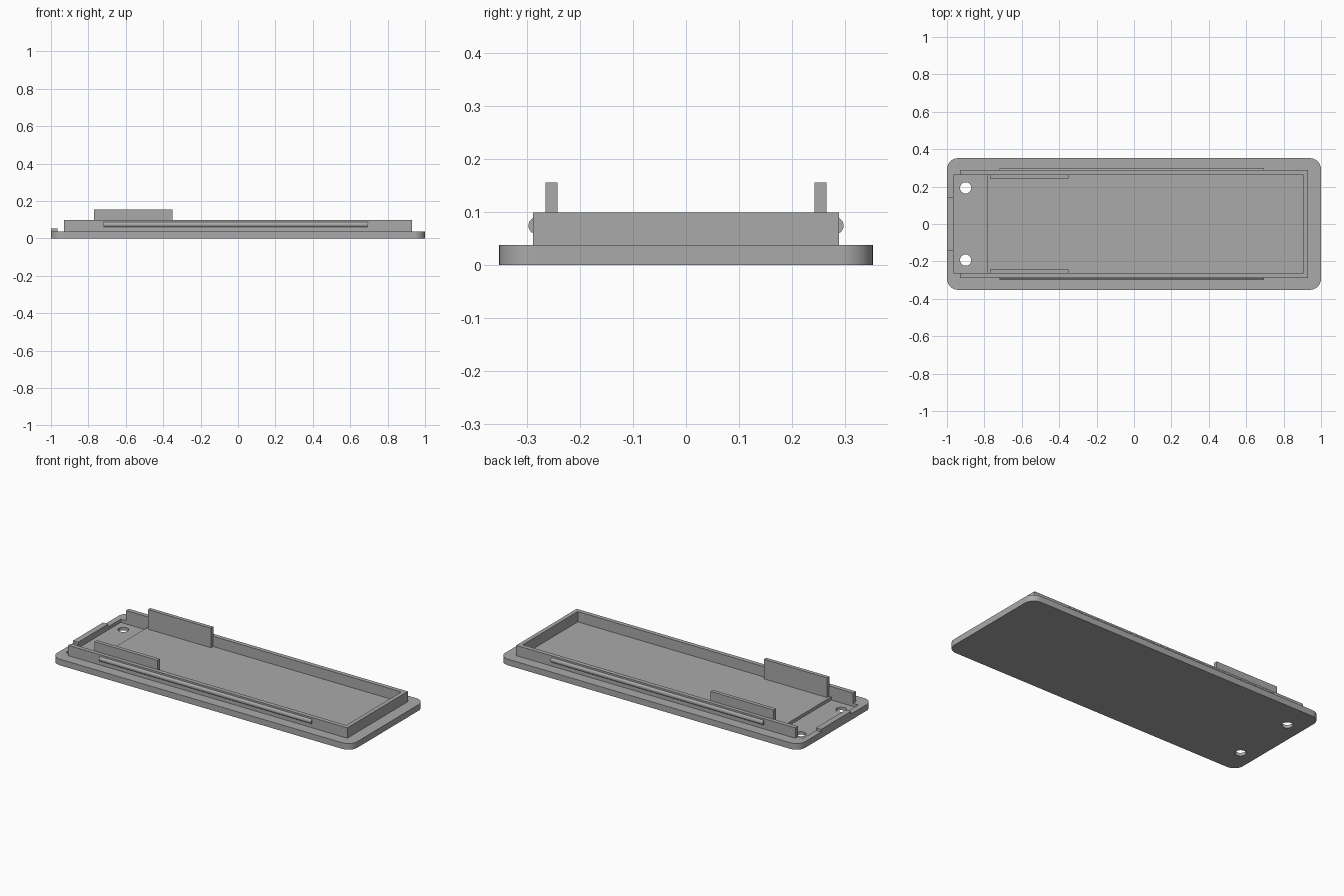
import bpy, bmesh, math

cube = bpy.data.objects.get("Cube")
if cube:
    bpy.data.objects.remove(cube, do_unlink=True)

grey = bpy.data.materials.new("plain grey")
grey.use_nodes = True
COLOR = (0.4, 0.4, 0.4, 1)
grey.diffuse_color = COLOR
grey.node_tree.nodes["Principled BSDF"].inputs["Base Color"].default_value = COLOR


def prism(name, outline, z0, z1):
    """Extrude a flat outline from z0 up to z1."""
    bm = bmesh.new()
    face = bm.faces.new([bm.verts.new((x, y, z0)) for x, y in outline])
    top = bmesh.ops.extrude_face_region(bm, geom=[face])["geom"]
    verts = [v for v in top if isinstance(v, bmesh.types.BMVert)]
    bmesh.ops.translate(bm, verts=verts, vec=(0, 0, z1 - z0))
    bmesh.ops.recalc_face_normals(bm, faces=bm.faces)
    mesh = bpy.data.meshes.new(name)
    bm.to_mesh(mesh)
    bm.free()
    mesh.materials.append(grey)
    obj = bpy.data.objects.new(name, mesh)
    bpy.context.collection.objects.link(obj)
    return obj


def box(name, x0, x1, y0, y1, z0, z1):
    return prism(name, [(x0, y0), (x1, y0), (x1, y1), (x0, y1)], z0, z1)


def circle(cx, cy, r, start=0, sweep=360, n=32):
    angles = [math.radians(start + sweep * i / n) for i in range(n)]
    return [(cx + r * math.cos(a), cy + r * math.sin(a)) for a in angles]


def smooth(obj):
    bpy.ops.object.select_all(action="DESELECT")
    obj.select_set(True)
    bpy.context.view_layer.objects.active = obj
    bpy.ops.object.shade_smooth_by_angle(angle=math.radians(30))


def cut(obj, cutter):
    cutter.hide_render = True
    mod = obj.modifiers.new("cut", "BOOLEAN")
    mod.operation = "DIFFERENCE"
    mod.solver = "EXACT"
    mod.object = cutter
    bpy.context.view_layer.objects.active = obj
    bpy.ops.object.modifier_apply(modifier=mod.name)
    bpy.data.objects.remove(cutter, do_unlink=True)


PLATE_TOP = 0.037
HALF_Y = 0.352
RADIUS = 0.06

# Base plate with rounded corners
outline = []
for k, (sx, sy) in enumerate([(1, 1), (-1, 1), (-1, -1), (1, -1)]):
    outline += circle(sx * (1 - RADIUS), sy * (HALF_Y - RADIUS), RADIUS,
                      90 * k, 90 * 13 / 12, 13)
plate = prism("base_plate", outline, 0, PLATE_TOP)

# Sunken end pocket and two screw holes
cut(plate, box("pocket_cutter", -0.965, -0.785, -0.262, 0.262, 0.018, 0.1))
for y in (-0.193, 0.193):
    cut(plate, prism("hole_cutter", circle(-0.9, y, 0.03), -0.05, 0.1))
smooth(plate)

# Raised rim, open towards the pocket end
prism("rim", [(-0.93, -0.288), (0.93, -0.288), (0.93, 0.288), (-0.93, 0.288),
              (-0.93, 0.262), (0.905, 0.262), (0.905, -0.262), (-0.93, -0.262)],
      PLATE_TOP, 0.099)

# Low lip on the end edge
box("end_lip", -1, -0.965, -0.142, 0.142, PLATE_TOP, 0.053)

# Upright tabs and rounded snap ridges on both long sides
for side, s in (("left", 1), ("right", -1)):
    y0, y1 = sorted((s * 0.242, s * 0.265))
    box(f"{side}_tab", -0.77, -0.35, y0, y1, PLATE_TOP, 0.155)
    ridge = prism(f"{side}_snap_ridge", circle(0, 0, 0.016), -0.72, 0.695)
    ridge.rotation_euler = (0, math.pi / 2, 0)
    ridge.location = (0, s * 0.281, 0.074)
    smooth(ridge)
